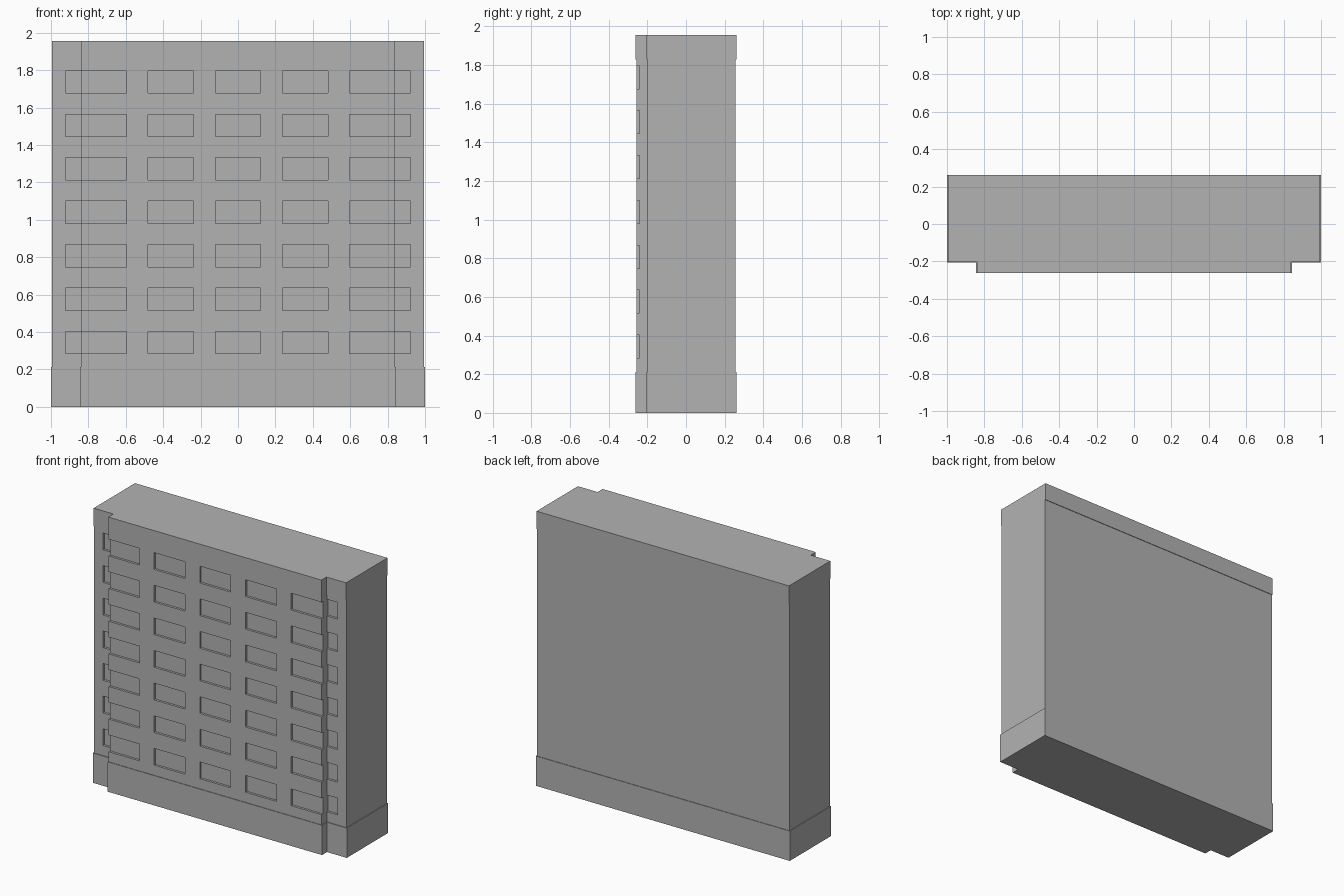
import bpy
import bmesh

cube = bpy.data.objects.get("Cube")
if cube:
    bpy.data.objects.remove(cube, do_unlink=True)

# Single concrete colour
concrete = bpy.data.materials.new("concrete_grey")
concrete.use_nodes = True
GREY = (0.45, 0.45, 0.45, 1)
concrete.diffuse_color = GREY
concrete.node_tree.nodes["Principled BSDF"].inputs["Base Color"].default_value = GREY


def make_object(name, bm):
    bmesh.ops.recalc_face_normals(bm, faces=bm.faces)
    mesh = bpy.data.meshes.new(name)
    bm.to_mesh(mesh)
    bm.free()
    mesh.materials.append(concrete)
    obj = bpy.data.objects.new(name, mesh)
    bpy.context.collection.objects.link(obj)
    return obj


def block(name, z0, z1, side, bay, front, wing, back):
    """Extrude the floor plan: a wide slab with a projecting central bay."""
    half = [(side, back), (side, wing), (bay, wing), (bay, front)]
    plan = half + [(-x, y) for x, y in reversed(half)]
    bm = bmesh.new()
    face = bm.faces.new([bm.verts.new((x, y, z0)) for x, y in plan])
    top = bmesh.ops.extrude_face_region(bm, geom=[face])["geom"]
    verts = [v for v in top if isinstance(v, bmesh.types.BMVert)]
    bmesh.ops.translate(bm, verts=verts, vec=(0, 0, z1 - z0))
    return make_object(name, bm)


def add_box(bm, x0, x1, y0, y1, z0, z1):
    verts = bmesh.ops.create_cube(bm, size=1)["verts"]
    bmesh.ops.scale(bm, verts=verts, vec=(x1 - x0, y1 - y0, z1 - z0))
    bmesh.ops.translate(bm, verts=verts,
                        vec=((x0 + x1) / 2, (y0 + y1) / 2, (z0 + z1) / 2))


# Plinth, main storeys and parapet
BASE_TOP, CAP_BOTTOM, ROOF = 0.212, 1.83, 1.956
SIDE, BAY, FRONT, WING = 0.994, 0.839, -0.257, -0.2
block("plinth", 0, BASE_TOP, 1.0, 0.844, -0.261, -0.205, 0.261)
body = block("main_storeys", BASE_TOP, CAP_BOTTOM, SIDE, BAY, FRONT, WING, 0.257)
block("parapet", CAP_BOTTOM, ROOF, SIDE, BAY, -0.261, -0.204, 0.261)

# Recessed windows; the outer column wraps from the bay onto the wing
RECESS = 0.016
bm = bmesh.new()
for row in range(7):
    z0 = 0.284 + row * 0.2322
    z1 = z0 + 0.119
    add_box(bm, -0.121, 0.121, -0.3, FRONT + RECESS, z0, z1)
    for s in (-1, 1):
        for a, b, y0, y1 in ((0.238, 0.482, -0.3, FRONT + RECESS),
                             (0.597, 0.923, -0.3, FRONT + RECESS),
                             (BAY, 0.923, -0.23, WING + RECESS)):
            add_box(bm, *sorted((s * a, s * b)), y0, y1, z0, z1)
cutter = make_object("window_cutter", bm)
cutter.hide_render = True

cut = body.modifiers.new("windows", "BOOLEAN")
cut.operation = "DIFFERENCE"
cut.solver = "EXACT"
cut.object = cutter
bpy.context.view_layer.objects.active = body
bpy.ops.object.modifier_apply(modifier=cut.name)
bpy.data.objects.remove(cutter, do_unlink=True)
